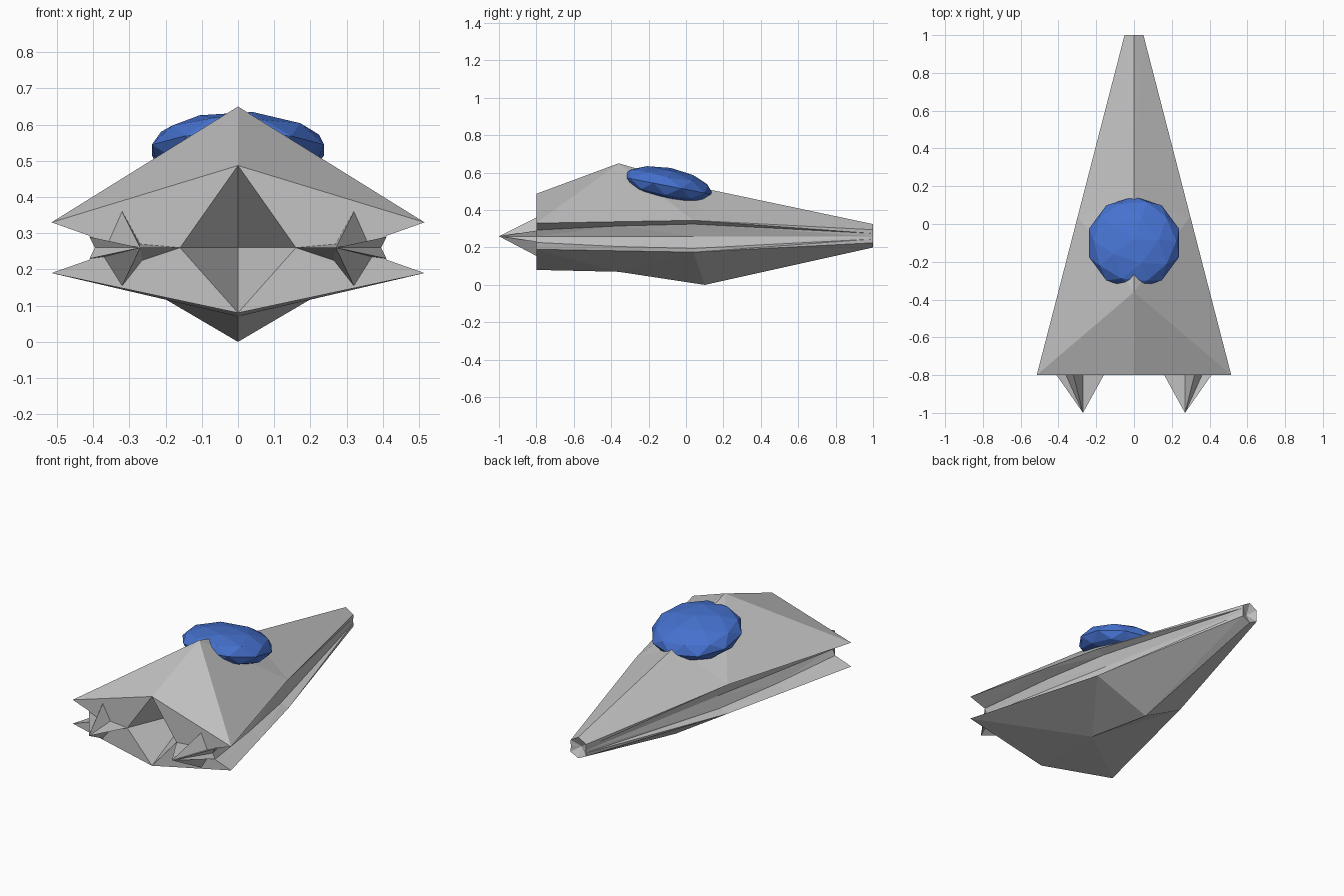
import bpy, bmesh, math
from mathutils import Matrix

if "Cube" in bpy.data.objects:
    bpy.data.objects.remove(bpy.data.objects["Cube"])


def material(name, color):
    m = bpy.data.materials.new(name)
    m.diffuse_color = (*color, 1)
    m.use_nodes = True
    m.node_tree.nodes["Principled BSDF"].inputs["Base Color"].default_value = m.diffuse_color
    return m


grey = material("hull grey", (0.55, 0.55, 0.55))
blue = material("canopy blue", (0.06, 0.165, 0.62))


def make(name, tris, mat):
    """Build a mesh from right-half triangles, mirrored across x = 0."""
    bm = bmesh.new()
    for sx in (1, -1):
        for tri in tris:
            bm.faces.new([bm.verts.new((sx * x, y, z)) for x, y, z in tri])
    bmesh.ops.remove_doubles(bm, verts=bm.verts, dist=0.0005)
    bmesh.ops.recalc_face_normals(bm, faces=bm.faces)
    me = bpy.data.meshes.new(name)
    bm.to_mesh(me)
    bm.free()
    me.materials.append(mat)
    ob = bpy.data.objects.new(name, me)
    bpy.context.collection.objects.link(ob)
    return ob


MID = 0.26


def section(y, top, bottom, rim, shoulder, mid_x, rim_y=None):
    """Half cross-section from top ridge to keel, with a grooved side."""
    ry = y if rim_y is None else rim_y
    (rx, rz), (gx, gz) = rim, shoulder
    return [(0, y, top), (rx, ry, rz), (gx, ry, gz), (mid_x, ry, MID),
            (gx, ry, 2 * MID - gz), (rx, ry, 2 * MID - rz), (0, y, bottom)]


# Hull stations, rear to nose
stations = [
    section(-0.8, 0.487, 0.08, (0.515, 0.33), (0.41, 0.293), 0.395),
    section(-0.36, 0.65, 0.07, (0.401, 0.338), (0.33, 0.315), 0.31),
    section(0.1, 0.515, 0.0, (0.298, 0.345), (0.25, 0.325), 0.23, 0.04),
    section(1.0, 0.325, 0.2, (0.05, 0.295), (0.05, 0.275), 0.048),
]

tris = []
for s in range(3):
    a, b = stations[s], stations[s + 1]
    for j in range(6):
        i, o = (j, j + 1) if j < 3 else (j + 1, j)
        if s == 0:
            tris += [(a[o], b[o], b[i]), (a[o], b[i], a[i])]
        else:
            tris += [(a[i], a[o], b[o]), (a[i], b[o], b[i])]

# Rear plate around a diamond recess, and dented nose cap
rear, nose = stations[0], stations[-1]
corner, recess, dent = (0.16, -0.8, MID), (0, -0.42, MID), (0, 0.97, MID)
for j in range(6):
    tris.append((corner, rear[j], rear[j + 1]))
    tris.append((dent, nose[j], nose[j + 1]))
tris += [(corner, rear[0], recess), (corner, rear[6], recess)]
make("hull", tris, grey)

# Star-shaped engine spikes
star = [(0.16, 0.26), (0.265, 0.225), (0.32, 0.155), (0.37, 0.235), (0.41, 0.23),
        (0.395, 0.26), (0.41, 0.29), (0.36, 0.27), (0.32, 0.36), (0.27, 0.27)]
base = [(x, -0.8, z) for x, z in star]
tip, back = (0.27, -1.0, MID), (0.3, -0.77, MID)
spikes = []
for k in range(len(base)):
    p, q = base[k], base[(k + 1) % len(base)]
    spikes += [(p, q, tip), (q, p, back)]
make("engine_spikes", spikes, grey)

# Faceted canopy, flattened and tilted along the ridge
bm = bmesh.new()
bmesh.ops.create_icosphere(bm, subdivisions=2, radius=1)
bm.transform(Matrix.Translation((0, -0.1, 0.53)) @ Matrix.Rotation(math.radians(-11), 4, 'X')
             @ Matrix.Diagonal((0.25, 0.25, 0.097, 1)))
me = bpy.data.meshes.new("canopy")
bm.to_mesh(me)
bm.free()
me.materials.append(blue)
bpy.context.collection.objects.link(bpy.data.objects.new("canopy", me))
